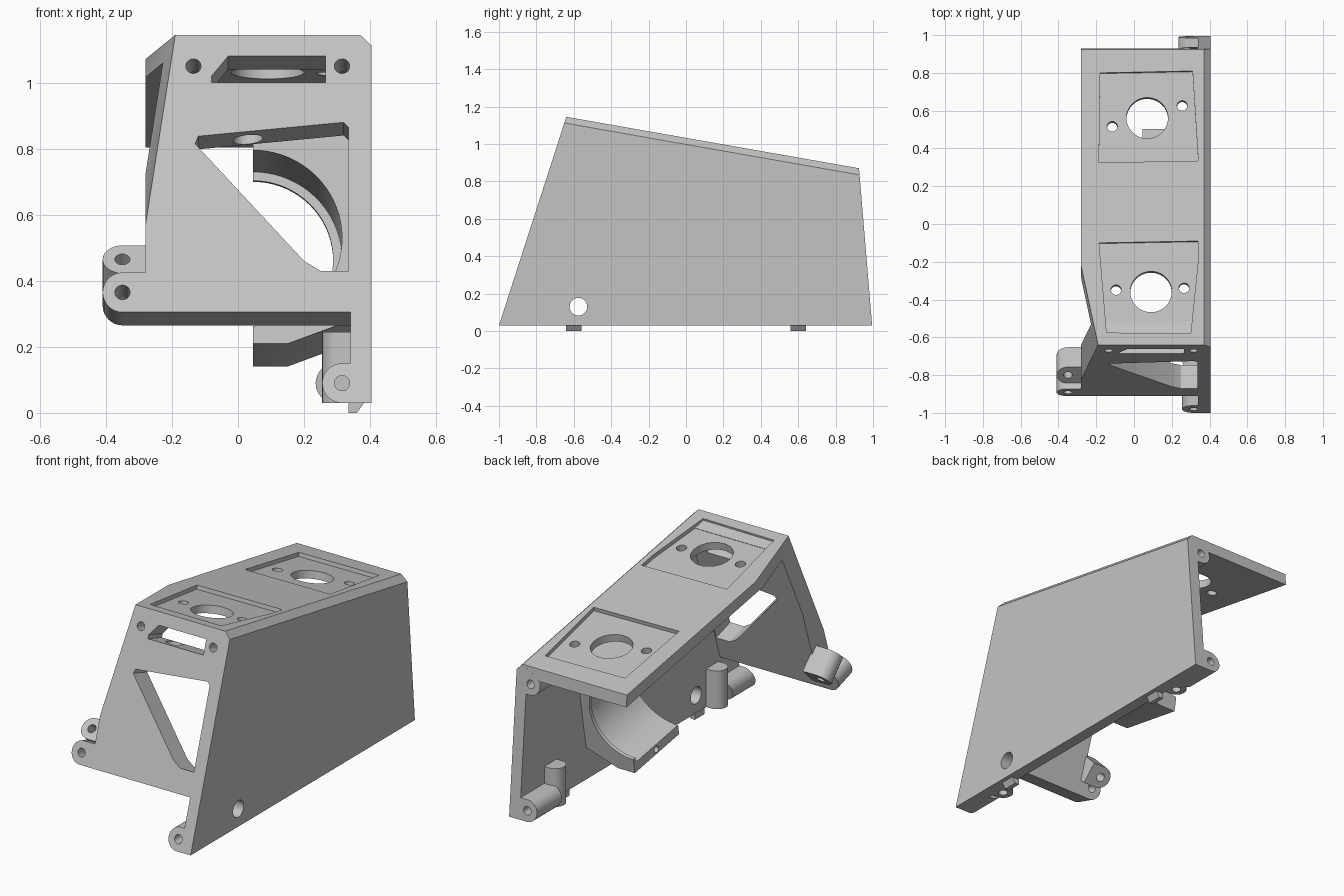
import bpy, bmesh, math
from mathutils import Vector as V

if "Cube" in bpy.data.objects:
    bpy.data.objects.remove(bpy.data.objects["Cube"])

grey = bpy.data.materials.new("light grey plastic")
grey.use_nodes = True
grey.diffuse_color = (0.55, 0.55, 0.55, 1)
grey.node_tree.nodes["Principled BSDF"].inputs["Base Color"].default_value = (0.55, 0.55, 0.55, 1)

INWARD = V((0, 0.952, -0.307))      # into the sloped front panel
ALONG = V((0, 0.307, 0.952))        # up the sloped front panel
TILT = V((0, 0.985, -0.173))        # down the sloped lid
TILT_UP = V((0, 0.173, 0.985))
BACK = V((0, 1, 0))
UP = V((0, 0, 1))


def front(x, z):
    return V((x, -1 + (z - 0.03) * 0.323, z))


def rear(x, z):
    return V((x, 0.995 - (z - 0.03) * 0.0833, z))


def lid(x, y):
    return V((x, y, 1.145 - (y + 0.64) * 0.1757))


def prism(name, points, sweep):
    """Closed solid: a polygon swept along a vector."""
    bm = bmesh.new()
    face = bm.faces.new([bm.verts.new(p) for p in points])
    ext = bmesh.ops.extrude_face_region(bm, geom=[face], use_keep_orig=True)
    moved = [g for g in ext["geom"] if isinstance(g, bmesh.types.BMVert)]
    bmesh.ops.translate(bm, vec=sweep, verts=moved)
    bmesh.ops.recalc_face_normals(bm, faces=bm.faces)
    mesh = bpy.data.meshes.new(name)
    bm.to_mesh(mesh)
    bm.free()
    mesh.materials.append(grey)
    ob = bpy.data.objects.new(name, mesh)
    bpy.context.scene.collection.objects.link(ob)
    return ob


def rod(name, start, sweep, radius, sides=40):
    side = sweep.orthogonal().normalized()
    other = sweep.normalized().cross(side)
    turns = [2 * math.pi * i / sides for i in range(sides)]
    return prism(name, [start + radius * (math.cos(a) * side + math.sin(a) * other) for a in turns], sweep)


def lobe(cx, cy, radius, x_end):
    """Half-round outline, flat towards +x."""
    arc = [math.pi * (0.5 + i / 16) for i in range(17)]
    pts = [(cx + radius * math.cos(a), cy + radius * math.sin(a)) for a in arc]
    return pts + [(x_end, cy - radius), (x_end, cy + radius)]


def slab_cutter(point, a, b, outward):
    """Big block lying on one side of a plane."""
    a = a.normalized()
    n = a.cross(b).normalized()
    if n.dot(outward) < 0:
        n = -n
    b = n.cross(a)
    return prism("cutter", [point + 3 * (i * a + j * b) for i, j in ((1, 1), (-1, 1), (-1, -1), (1, -1))], n * 0.5)


cutters = set()


def cut(ob, *tools):
    for tool in tools:
        tool.hide_render = True
        cutters.add(tool)
        mod = ob.modifiers.new("cut", 'BOOLEAN')
        mod.operation = 'DIFFERENCE'
        mod.solver = 'EXACT'
        mod.object = tool


# Main shell: side wall, lid, sloped front panel
wall_outline = [(-1, 0.03), (-0.64, 1.145), (0.925, 0.87), (0.995, 0.03)]
wall = prism("side_wall", [V((0.34, y, z)) for y, z in wall_outline], V((0.065, 0, 0)))
lid_outline = [(-0.64, 1.145), (0.925, 0.87), (0.93, 0.803), (-0.661, 1.082)]
lid_plate = prism("lid_plate", [V((-0.28, y, z)) for y, z in lid_outline], V((0.685, 0, 0)))
panel = prism("front_panel", [front(x, z) for x, z in
              [(0.37, 0.305), (-0.28, 0.305), (-0.28, 1.143), (0.37, 1.143)]], INWARD * 0.13)

# Shared edge chamfer and corner facet
chamfer = slab_cutter(V((0.405, -0.64, 1.11)), V((0, 1.565, -0.275)), V((-1, 0, 1)), V((1, 0, 1)))
a, b, c = lid(-0.19, -0.64), lid(-0.28, -0.22), front(-0.28, 0.57)
facet = slab_cutter(a, b - a, c - a, V((-1, 0, 0)))
cut(wall, chamfer)
cut(lid_plate, chamfer, facet)
cut(panel, chamfer, facet)

# Cable hole in the wall
cut(wall, rod("cutter", V((0.2, -0.575, 0.13)), V((0.4, 0, 0)), 0.047))

# Lid pockets with a large opening and two screw holes each
pockets = [
    ([(-0.185, -0.10), (0.35, -0.09), (0.30, -0.58), (-0.145, -0.575)],
     [(0.09, -0.355, 0.11), (-0.095, -0.345, 0.027), (0.265, -0.335, 0.027)]),
    ([(-0.18, 0.80), (0.31, 0.81), (0.34, 0.335), (-0.185, 0.325)],
     [(0.07, 0.565, 0.11), (-0.115, 0.52, 0.027), (0.255, 0.63, 0.027)]),
]
for corners, holes in pockets:
    cut(lid_plate, prism("cutter", [lid(x, y) - TILT_UP * 0.022 for x, y in corners], TILT_UP * 0.1))
    for x, y, r in holes:
        cut(lid_plate, rod("cutter", lid(x, y) + TILT_UP * 0.1, TILT_UP * -0.25, r))

# Front panel openings: upper slot, large window, cable passage, screw holes
slot = [(-0.08, 1.0), (-0.08, 1.02), (-0.03, 1.08), (0.265, 1.08), (0.265, 1.0)]
window = [(-0.13, 0.815), (-0.12, 0.838), (0.32, 0.88), (0.335, 0.865),
          (0.335, 0.43), (0.25, 0.43), (0.2, 0.46)]
for shape in (slot, window):
    cut(panel, prism("cutter", [front(x, z) - INWARD * 0.05 for x, z in shape], INWARD * 0.25))
cut(panel, rod("cutter", front(0.03, 0.83) + INWARD * 0.08, ALONG * 0.2, 0.045))
for x in (-0.135, 0.315):
    cut(panel, rod("cutter", front(x, 1.05) - INWARD * 0.05, INWARD * 0.25, 0.023))

# Tilted half-round cradle with a rear lip
mid = V((0, 0.25, 0.495))
outline = [(0.045, -0.325), (0.15, -0.325), (0.35, -0.25), (0.35, 0.32), (0.045, 0.32)]
cradle = prism("cradle", [mid + V((x, 0, 0)) + TILT_UP * z - TILT * 0.2 for x, z in outline], TILT * 0.4)
axis = mid + V((0.045, 0, 0))
cut(cradle,
    rod("cutter", axis - TILT * 0.3, TILT * 0.48, 0.27, 72),
    rod("cutter", axis - TILT * 0.3, TILT * 0.6, 0.243, 72),
    rod("cutter", axis - TILT_UP * 0.299 - V((0.1, 0, 0)), V((0.2, 0, 0)), 0.018))

# Paired hinge tabs on the free side of the front panel
tab = prism("lower_tab", [front(x, z) for x, z in lobe(-0.35, 0.365, 0.06, -0.27)], INWARD * 0.13)
cut(tab, rod("cutter", front(-0.35, 0.365) - INWARD * 0.05, INWARD * 0.3, 0.023))
lean, lean_up = V((0, 0.7, -0.714)), V((0, 0.714, 0.7))
top = V((-0.35, -0.8, 0.465))
tab = prism("upper_tab", [top + V((x, 0, 0)) + lean_up * h for x, h in lobe(0, 0, 0.06, 0.08)], lean * 0.15)
cut(tab, rod("cutter", top - lean * 0.05, lean * 0.3, 0.023))

# Screw bosses along the wall ends
for name, place, x, z, sweep in [
        ("front_lower_boss", front, 0.315, 0.09, BACK * 0.2),
        ("rear_lower_boss", rear, 0.295, 0.09, BACK * -0.22),
        ("rear_upper_boss", rear, 0.315, 0.775, BACK * -0.2)]:
    boss = prism(name, [place(px, pz) for px, pz in lobe(x, z, 0.06, 0.35)], sweep)
    cut(boss, rod("cutter", place(x, z) - sweep * 0.2, sweep, 0.023))

# Upright posts and locating nubs under the wall
for label, sign in (("front", -1), ("rear", 1)):
    post = prism(label + "_post", [V((x, y, 0.03)) for x, y in lobe(0.31, 0.72 * sign, 0.055, 0.35)], UP * 0.215)
    cut(post, rod("cutter", V((0.31, 0.72 * sign, -0.05)), UP * 0.22, 0.024))
    prism(label + "_nub", [V((x, 0.6 * sign - 0.042, z)) for x, z in
          [(0.335, 0.035), (0.335, 0), (0.36, 0), (0.385, 0.035)]], BACK * 0.084)

# Bake the cuts, drop the cutters, shade
bpy.context.view_layer.update()
graph = bpy.context.evaluated_depsgraph_get()
parts = [o for o in bpy.context.scene.objects if o.type == 'MESH' and o not in cutters]
baked = {o: bpy.data.meshes.new_from_object(o.evaluated_get(graph)) for o in parts}
for ob, mesh in baked.items():
    ob.modifiers.clear()
    ob.data = mesh
for tool in cutters:
    bpy.data.objects.remove(tool)
for ob in bpy.context.scene.objects:
    ob.select_set(ob in parts)
bpy.context.view_layer.objects.active = wall
bpy.ops.object.shade_smooth_by_angle(angle=math.radians(30))
